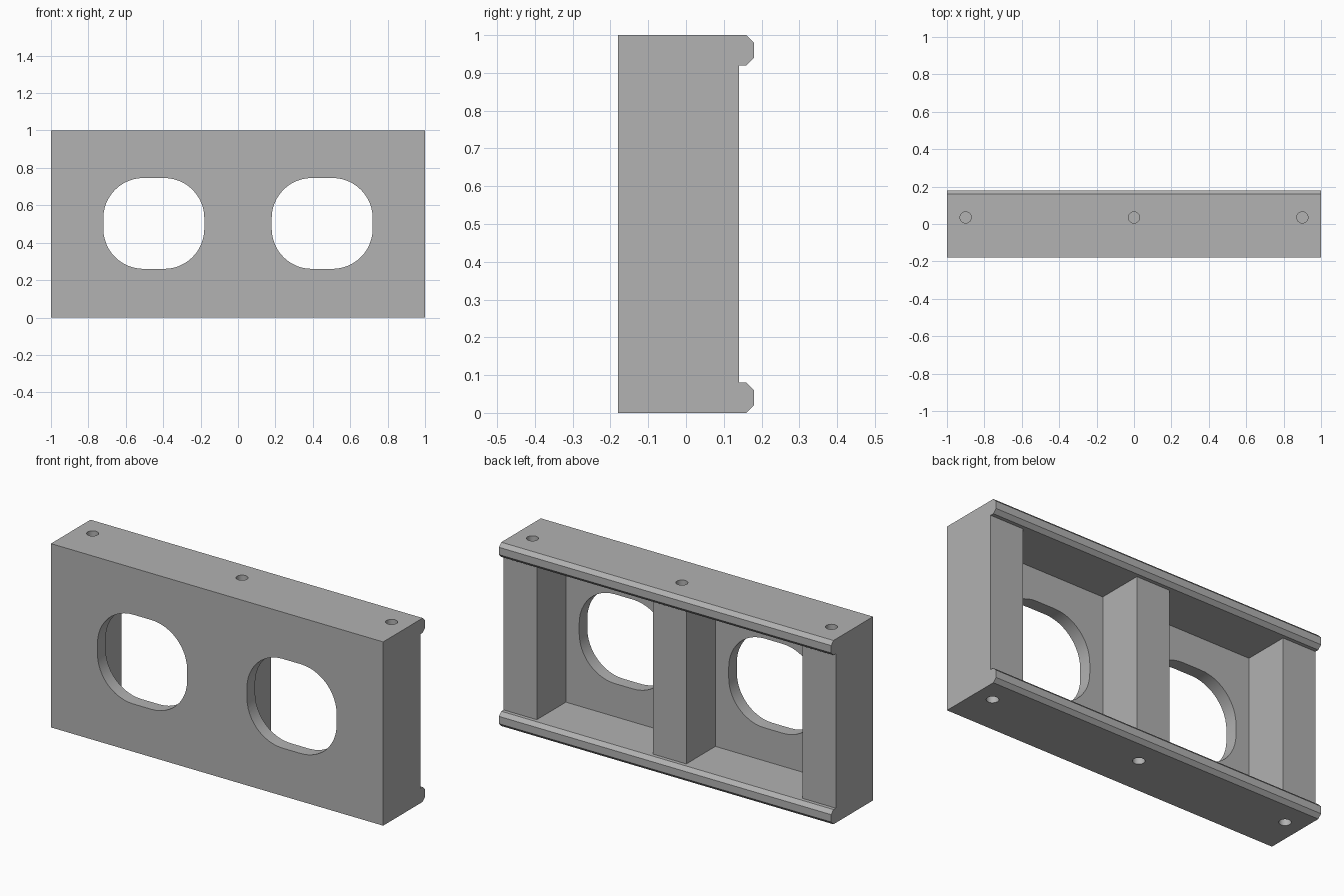
import bpy, bmesh, math
from mathutils import Vector

if "Cube" in bpy.data.objects:
    bpy.data.objects.remove(bpy.data.objects["Cube"])

grey = bpy.data.materials.new("plain grey")
grey.diffuse_color = (0.445, 0.445, 0.445, 1)
grey.use_nodes = True
grey.node_tree.nodes["Principled BSDF"].inputs["Base Color"].default_value = grey.diffuse_color


def prism(name, points, offset):
    """Extrude a planar outline along an offset into a closed solid."""
    bm = bmesh.new()
    face = bm.faces.new([bm.verts.new(p) for p in points])
    ext = bmesh.ops.extrude_face_region(bm, geom=[face], use_keep_orig=True)
    moved = [v for v in ext["geom"] if isinstance(v, bmesh.types.BMVert)]
    bmesh.ops.translate(bm, verts=moved, vec=Vector(offset))
    bmesh.ops.recalc_face_normals(bm, faces=bm.faces)
    mesh = bpy.data.meshes.new(name)
    bm.to_mesh(mesh)
    bm.free()
    mesh.materials.append(grey)
    ob = bpy.data.objects.new(name, mesh)
    bpy.context.collection.objects.link(ob)
    return ob


def cut(target, cutter):
    cutter.hide_render = True
    mod = target.modifiers.new("cut", 'BOOLEAN')
    mod.operation = 'DIFFERENCE'
    mod.solver = 'EXACT'
    mod.object = cutter
    bpy.context.view_layer.objects.active = target
    bpy.ops.object.modifier_apply(modifier=mod.name)
    bpy.data.objects.remove(cutter)


def rounded_outline(cx, cz, fx, fz, r, y, steps=12):
    """Rounded rectangle: straight half lengths fx, fz and corner radius r."""
    pts = []
    for q, (sx, sz) in enumerate([(1, 1), (-1, 1), (-1, -1), (1, -1)]):
        for i in range(steps + 1):
            a = (q + i / steps) * math.pi / 2
            pts.append((cx + sx * fx + r * math.cos(a), y,
                        cz + sz * fz + r * math.sin(a)))
    return pts


# Body profile with chamfered lips along the top and bottom of the back
lip = [(-0.18, 0), (0.16, 0), (0.18, 0.02), (0.18, 0.06), (0.16, 0.08), (0.14, 0.08)]
profile = lip + [(y, 1 - z) for y, z in reversed(lip)]
frame = prism("frame", [(-1, y, z) for y, z in profile], (2, 0, 0))

for s in (-1, 1):
    # Rear bay, leaving posts at the sides and centre
    x0, x1 = sorted((s * 0.1, s * 0.8))
    bay = [(x0, -0.11, 0.08), (x1, -0.11, 0.08), (x1, -0.11, 0.92), (x0, -0.11, 0.92)]
    cut(frame, prism("bay_cutter", bay, (0, 0.4, 0)))
    # Rounded opening through the front panel
    cut(frame, prism("opening_cutter",
                     rounded_outline(s * 0.45, 0.503, 0.055, 0.028, 0.215, -0.3),
                     (0, 0.3, 0)))

# Blind pin holes in the ends of each post
for x in (-0.9, 0, 0.9):
    for z in (-0.06, 0.94):
        ring = [(x + 0.03 * math.cos(i * math.tau / 24),
                 0.035 + 0.03 * math.sin(i * math.tau / 24), z) for i in range(24)]
        cut(frame, prism("pin_cutter", ring, (0, 0, 0.12)))

# Smooth the curved walls, keep the corners crisp
frame.select_set(True)
bpy.context.view_layer.objects.active = frame
bpy.ops.object.shade_smooth_by_angle(angle=math.radians(30))
